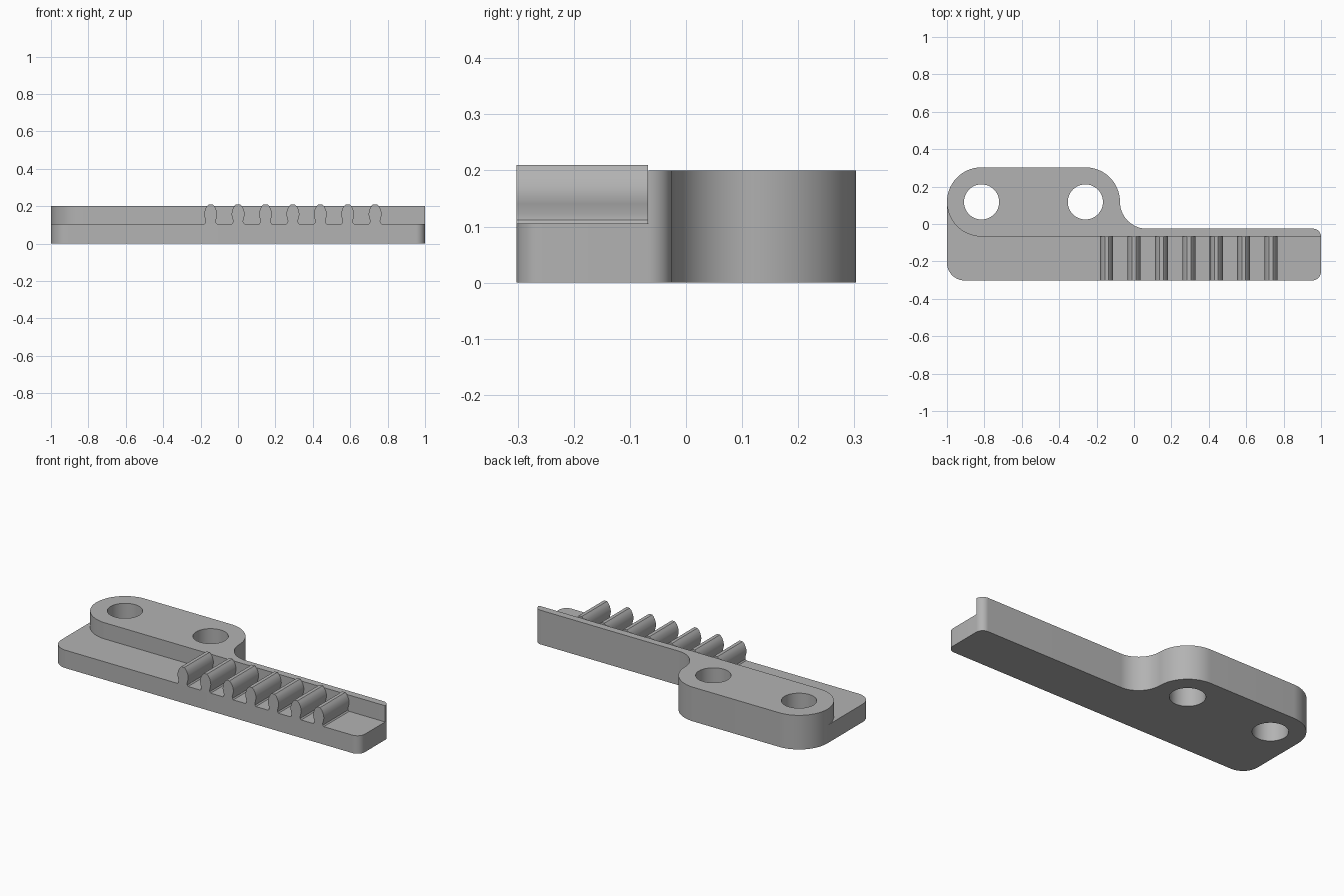
import bpy, bmesh, math

cube = bpy.data.objects.get("Cube")
if cube:
    bpy.data.objects.remove(cube, do_unlink=True)

grey = bpy.data.materials.new("mid grey")
grey.use_nodes = True
grey.diffuse_color = (0.45, 0.45, 0.45, 1)
grey.node_tree.nodes["Principled BSDF"].inputs["Base Color"].default_value = grey.diffuse_color


def arc(cx, cy, r, start, end, steps=16):
    """Points on a circular arc, angles in degrees."""
    angles = [math.radians(start + (end - start) * i / steps) for i in range(steps + 1)]
    return [(cx + r * math.cos(a), cy + r * math.sin(a)) for a in angles]


def prism(name, points, low, high, along_y=False):
    """Extrude an outline along z, or an x-z section along y."""
    bm = bmesh.new()
    verts = [bm.verts.new((a, low, b) if along_y else (a, b, low)) for a, b in points]
    face = bm.faces.new(verts)
    new = bmesh.ops.extrude_face_region(bm, geom=[face])["geom"]
    offset = (0, high - low, 0) if along_y else (0, 0, high - low)
    bmesh.ops.translate(bm, vec=offset, verts=[v for v in new if isinstance(v, bmesh.types.BMVert)])
    bmesh.ops.recalc_face_normals(bm, faces=bm.faces)
    mesh = bpy.data.meshes.new(name)
    bm.to_mesh(mesh)
    bm.free()
    mesh.materials.append(grey)
    obj = bpy.data.objects.new(name, mesh)
    bpy.context.collection.objects.link(obj)
    return obj


def activate(obj):
    bpy.ops.object.select_all(action='DESELECT')
    obj.select_set(True)
    bpy.context.view_layer.objects.active = obj


def cut(target, cutter):
    mod = target.modifiers.new("cut", 'BOOLEAN')
    mod.operation = 'DIFFERENCE'
    mod.solver = 'EXACT'
    mod.object = cutter
    activate(target)
    bpy.ops.object.modifier_apply(modifier=mod.name)
    bpy.data.objects.remove(cutter, do_unlink=True)


FRONT, LEDGE, TOP = -0.302, 0.105, 0.2
HOLE_Y, LUG = 0.118, 0.185
HOLES = (-0.815, -0.26)
WALL = HOLE_Y - LUG
SWEEP = 0.143

# Full-height bar with a mounting lug at the back
outline = (arc(-0.905, FRONT + 0.095, 0.095, 270, 180)
           + arc(HOLES[0], HOLE_Y, LUG, 180, 90, 24)
           + arc(HOLES[1], HOLE_Y, LUG, 90, 0, 24)
           + arc(HOLES[1] + LUG + SWEEP, HOLE_Y, SWEEP, 180, 270, 24)
           + arc(0.957, HOLE_Y - SWEEP - 0.043, 0.043, 90, 0)
           + arc(0.952, FRONT + 0.048, 0.048, 0, -90))
bar = prism("rack_bar", outline, 0, TOP)

# Front ledge, cut round the lug and along the back wall
ledge = ([(-1.2, HOLE_Y)] + arc(HOLES[0], HOLE_Y, LUG, 180, 270, 24)
         + [(1.2, WALL), (1.2, -0.6), (-1.2, -0.6)])
cut(bar, prism("ledge_cutter", ledge, LEDGE, 0.4))

# Bolt holes
for x in HOLES:
    cut(bar, prism("hole_cutter", arc(x, HOLE_Y, 0.094, 0, 352.5, 47), -0.1, 0.4))
activate(bar)
bpy.ops.object.shade_smooth_by_angle(angle=math.radians(30))

# Rack teeth: waisted foot, bulged flank and narrow flat tip
half = [(0.034, 0.1), (0.034, LEDGE), (0.028, 0.112), (0.027, 0.122), (0.032, 0.14),
        (0.035, 0.155), (0.033, 0.17), (0.028, 0.186), (0.02, 0.2), (0.01, 0.21)]
section = half + [(-x, z) for x, z in reversed(half)]
for i in range(7):
    centre = -0.146 + i * 0.1465
    tooth = prism(f"rack_tooth_{i + 1}", [(centre + x, z) for x, z in section],
                  FRONT, WALL - 0.001, along_y=True)
    activate(tooth)
    bpy.ops.object.shade_smooth_by_angle(angle=math.radians(30))
